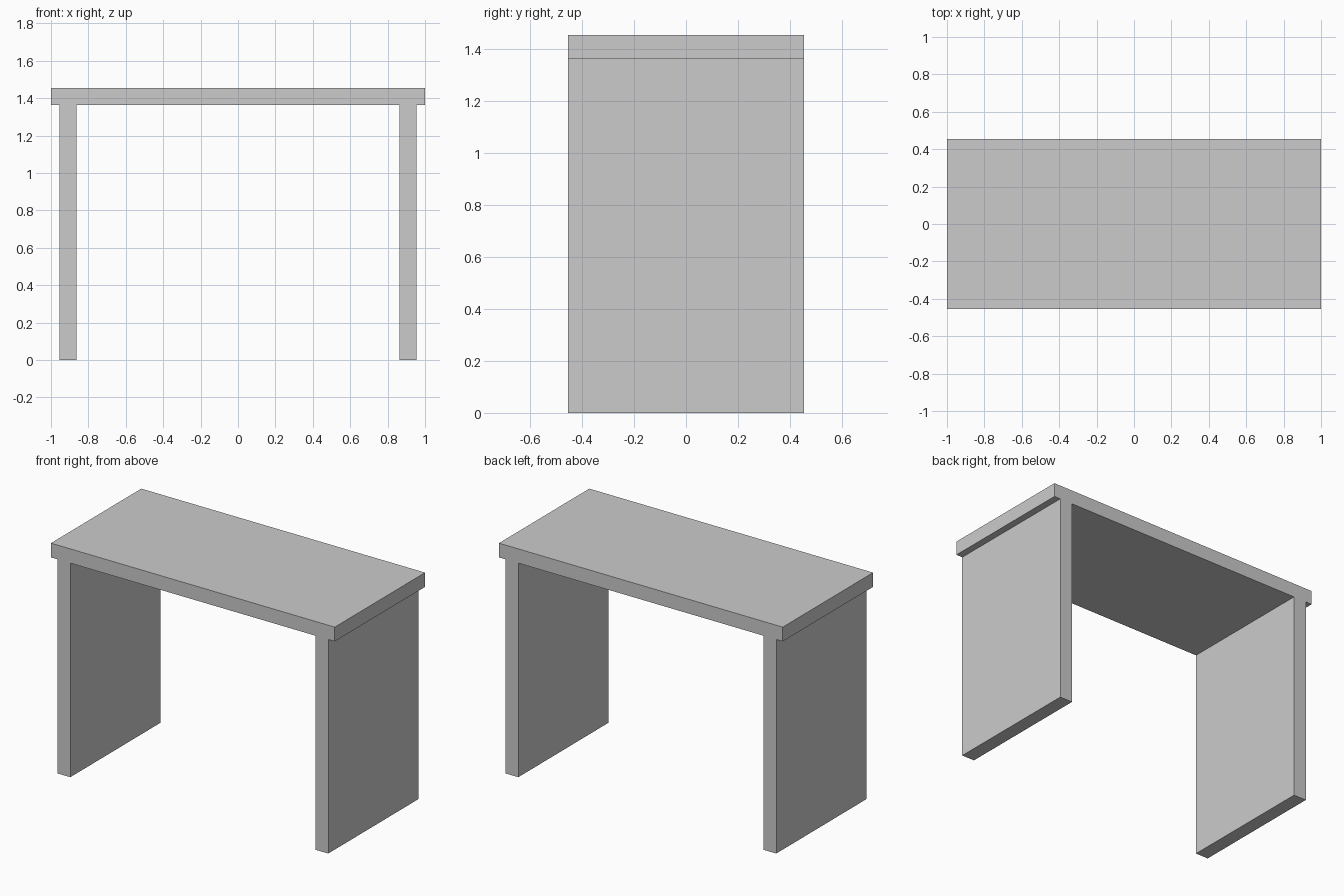
import bpy

if "Cube" in bpy.data.objects:
    bpy.data.objects.remove(bpy.data.objects["Cube"])

U = 1 / 11            # board thickness
DEPTH = 10 * U
LEG_HEIGHT = 15 * U


def board(name, size, location):
    bpy.ops.mesh.primitive_cube_add(size=1, location=location)
    obj = bpy.context.object
    obj.name = name
    obj.scale = size
    bpy.ops.object.transform_apply(location=False, rotation=False, scale=True)
    return obj


# Table top, slightly overhanging the side panels
board("table_top", (2, DEPTH, U), (0, 0, LEG_HEIGHT + U / 2))

# Full-depth panel legs, mirrored left and right
for name, side in (("left_panel_leg", -1), ("right_panel_leg", 1)):
    board(name, (U, DEPTH, LEG_HEIGHT), (side * 10 * U, 0, LEG_HEIGHT / 2))
